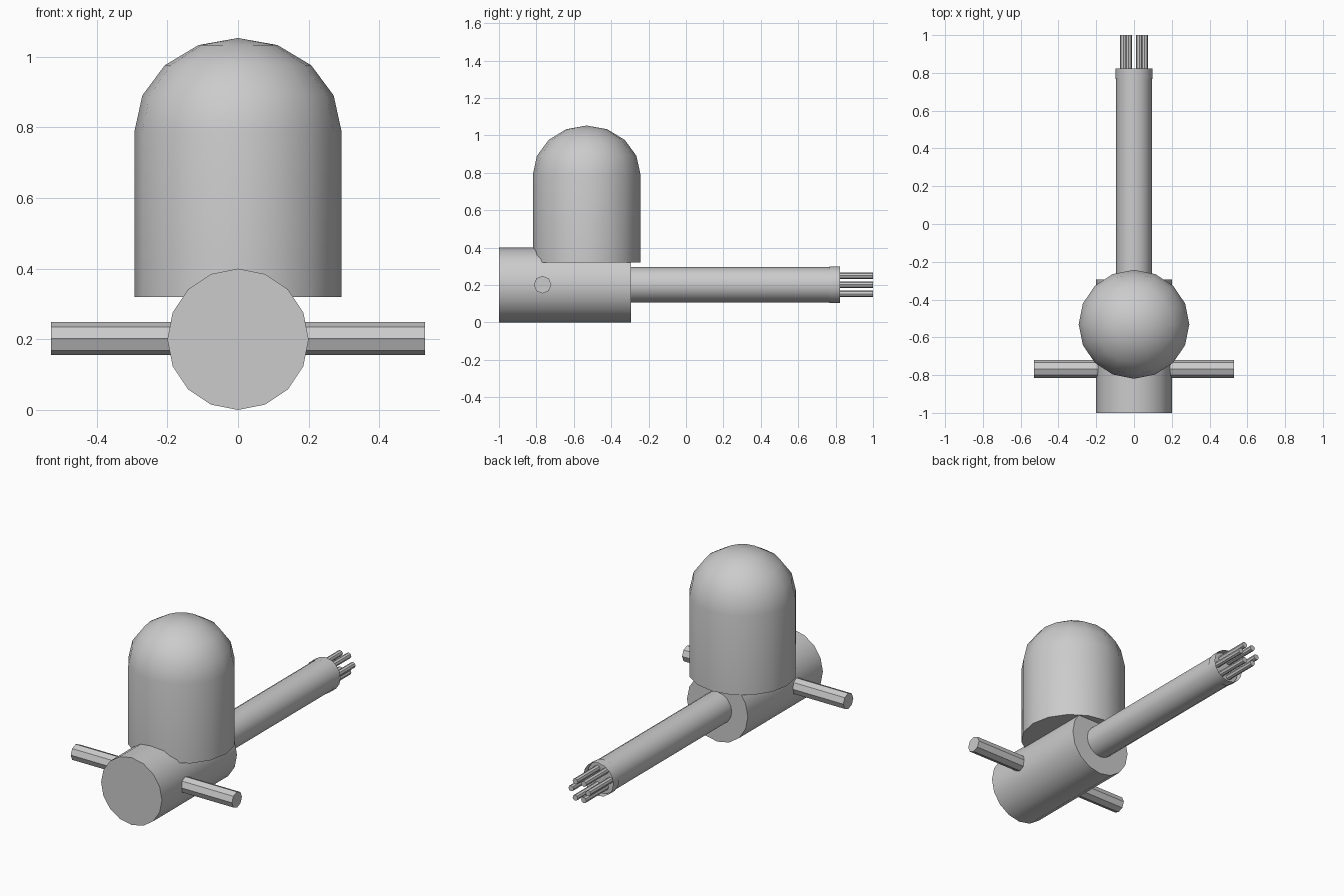
import bpy, bmesh, math
from mathutils import Matrix, Vector

if "Cube" in bpy.data.objects:
    bpy.data.objects.remove(bpy.data.objects["Cube"])

grey = bpy.data.materials.new("plain_grey")
grey.diffuse_color = (0.6, 0.6, 0.6, 1)
grey.use_nodes = True
grey.node_tree.nodes["Principled BSDF"].inputs["Base Color"].default_value = grey.diffuse_color
AXIS_Z = 0.202  # height of the long axis


def finish(name, bm):
    bmesh.ops.recalc_face_normals(bm, faces=bm.faces[:])
    me = bpy.data.meshes.new(name)
    bm.to_mesh(me)
    bm.free()
    ob = bpy.data.objects.new(name, me)
    bpy.context.collection.objects.link(ob)
    me.materials.append(grey)
    bpy.ops.object.select_all(action='DESELECT')
    ob.select_set(True)
    bpy.context.view_layer.objects.active = ob
    bpy.ops.object.shade_smooth_by_angle(angle=math.radians(35))
    return ob


def cylinder(name, start, end, radius, sides, caps=True, turn=0.0):
    """Cylinder between two points; local z runs along the axis."""
    a, b = Vector(start), Vector(end)
    rot = (b - a).to_track_quat('Z', 'Y').to_matrix().to_4x4()
    m = Matrix.Translation((a + b) / 2) @ rot @ Matrix.Rotation(turn, 4, 'Z')
    bm = bmesh.new()
    bmesh.ops.create_cone(bm, cap_ends=caps, segments=sides, radius1=radius,
                          radius2=radius, depth=(b - a).length, matrix=m)
    return finish(name, bm)


# horizontal body, cross handle and long barrel
cylinder("body", (0, -1, 0.2), (0, -0.295, 0.2), 0.2, 16)
cylinder("cross_handle", (-0.53, -0.767, AXIS_Z), (0.53, -0.767, AXIS_Z), 0.047, 8)
cylinder("barrel", (0, -0.32, AXIS_Z), (0, 0.79, AXIS_Z), 0.094, 16)

# open collar at the barrel end
cylinder("collar", (0, 0.768, AXIS_Z), (0, 0.823, AXIS_Z), 0.098, 16, caps=False)

# six thin rods in a circle
for i in range(6):
    t = math.radians(60 * i)
    x, z = 0.056 * math.cos(t), AXIS_Z + 0.056 * math.sin(t)
    cylinder(f"rod_{i + 1}", (x, 0.77, z), (x, 1.0, z), 0.017, 8)

# upright tank with a domed top, lathed from a profile
SIDES = 16
RX, RY, CY = 0.293, 0.288, -0.531
profile = [(1.0, 0.32)] + [(math.cos(math.radians(22.5 * k)),
                            0.79 + 0.263 * math.sin(math.radians(22.5 * k)))
                           for k in range(4)]
bm = bmesh.new()
rings = []
for r, z in profile:
    rings.append([bm.verts.new((RX * r * math.cos(2 * math.pi * s / SIDES),
                                CY + RY * r * math.sin(2 * math.pi * s / SIDES), z))
                  for s in range(SIDES)])
for low, high in zip(rings, rings[1:]):
    for s in range(SIDES):
        n = (s + 1) % SIDES
        bm.faces.new((low[s], low[n], high[n], high[s]))
tip = bm.verts.new((0, CY, 1.053))
for s in range(SIDES):
    bm.faces.new((rings[-1][s], rings[-1][(s + 1) % SIDES], tip))
bm.faces.new(rings[0])
finish("domed_tank", bm)
